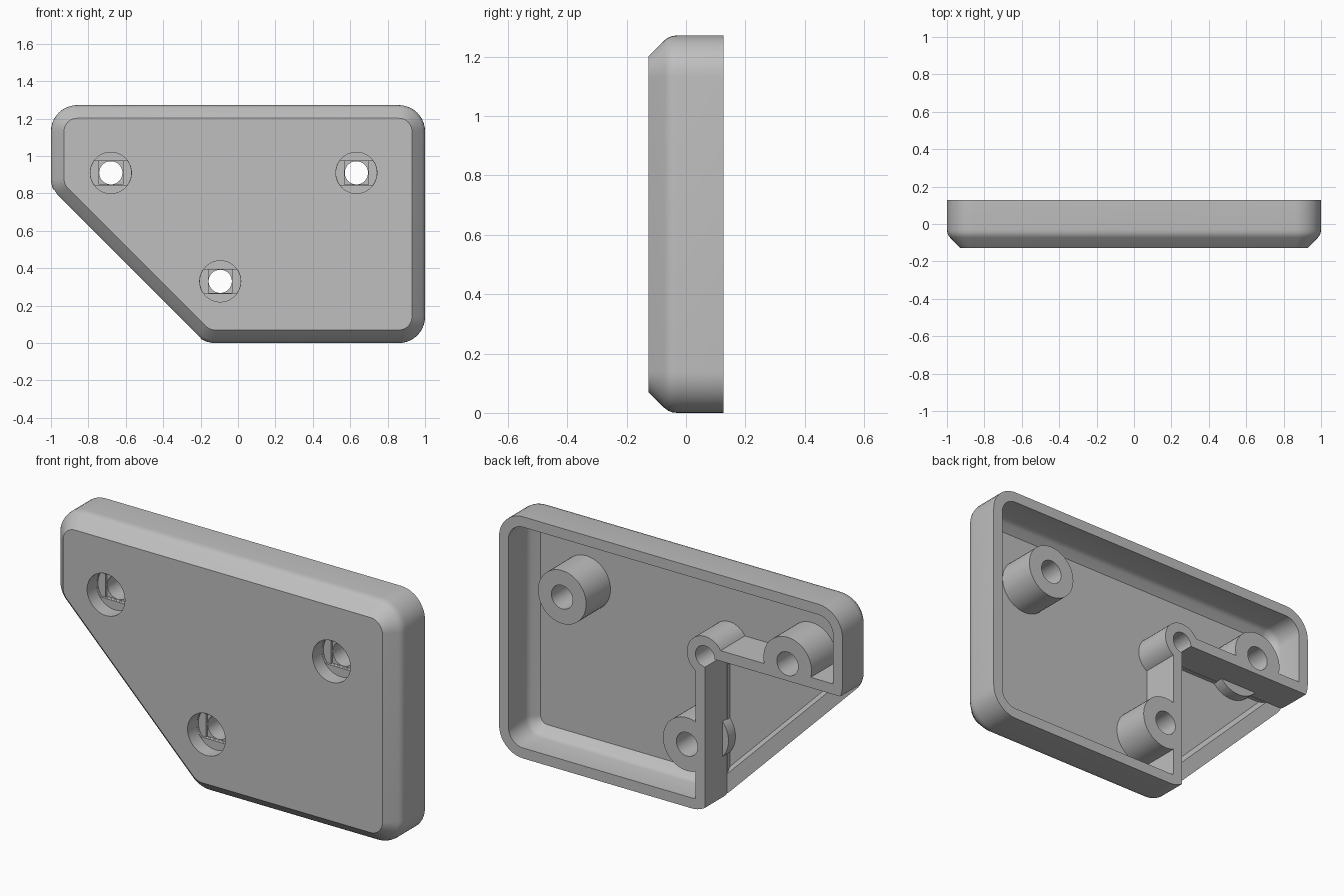
import bpy, bmesh, math
from mathutils import Vector, Matrix

cube = bpy.data.objects.get("Cube")
if cube:
    bpy.data.objects.remove(cube, do_unlink=True)

H, BACK, R = 1.272, 0.127, 0.14       # height, half depth, corner radius
WALL, LIP, FLOOR = 0.055, -0.055, -0.076
NX, NZ = -0.2, 0.82                   # inner corner of the rear notch
OUTLINE = [(-0.18, 0), (1, 0), (1, H), (-1, H), (-1, 0.82)]
SCREWS = [(-0.68, 0.91), (0.633, 0.91), (-0.095, 0.33)]


def finish(bm, name):
    bmesh.ops.recalc_face_normals(bm, faces=bm.faces)
    mesh = bpy.data.meshes.new(name)
    bm.to_mesh(mesh)
    bm.free()
    ob = bpy.data.objects.new(name, mesh)
    bpy.context.collection.objects.link(ob)
    return ob


def ring(inset, steps=10):
    """Outline with rounded corners, moved inward by inset."""
    pts, n = [], len(OUTLINE)
    for i in range(n):
        p = Vector(OUTLINE[i])
        a = (p - Vector(OUTLINE[i - 1])).normalized()
        b = (Vector(OUTLINE[(i + 1) % n]) - p).normalized()
        n1, n2 = Vector((a.y, -a.x)), Vector((b.y, -b.x))
        centre = p - (n1 + n2) * R / (1 + n1.dot(n2))
        start, turn = math.atan2(n1.y, n1.x), math.acos(n1.dot(n2))
        for k in range(steps + 1):
            t = start + turn * k / steps
            pts.append(centre + (R - inset) * Vector((math.cos(t), math.sin(t))))
    return pts


def loft(name, profile):
    """Solid through rings given as (y, inset)."""
    bm = bmesh.new()
    rows = [[bm.verts.new((p.x, y, p.y)) for p in ring(d)] for y, d in profile]
    for lo, hi in zip(rows, rows[1:]):
        for i in range(len(lo)):
            bm.faces.new((lo[i - 1], lo[i], hi[i], hi[i - 1]))
    bm.faces.new(rows[0])
    bm.faces.new(rows[-1])
    return finish(bm, name)


def box(name, x0, x1, y0, y1, z0, z1):
    bm = bmesh.new()
    bmesh.ops.create_cube(bm, size=1)
    for v in bm.verts:
        v.co = ((x0 + x1) / 2 + v.co.x * (x1 - x0),
                (y0 + y1) / 2 + v.co.y * (y1 - y0),
                (z0 + z1) / 2 + v.co.z * (z1 - z0))
    return finish(bm, name)


def rod(name, x, z, r, y0, y1):
    bm = bmesh.new()
    place = Matrix.Translation((x, (y0 + y1) / 2, z)) @ Matrix.Rotation(math.pi / 2, 4, 'X')
    bmesh.ops.create_cone(bm, cap_ends=True, segments=48, radius1=r, radius2=r,
                          depth=y1 - y0, matrix=place)
    return finish(bm, name)


def combine(target, tool, operation):
    mod = target.modifiers.new("combine", 'BOOLEAN')
    mod.operation, mod.object, mod.solver = operation, tool, 'EXACT'
    bpy.context.view_layer.update()
    with bpy.context.temp_override(object=target, active_object=target):
        bpy.ops.object.modifier_apply(modifier=mod.name)
    bpy.data.objects.remove(tool, do_unlink=True)


# Outer body with chamfered front edge
cover = loft("cover", [(-BACK, 0.07), (-0.072, 0.016), (-0.06, 0.007),
                       (-0.046, 0.002), (-0.03, 0), (BACK, 0)])

# Hollow interior, leaving the notch walls, relief post and screw bosses standing
cavity = loft("cavity", [(FLOOR, 0.1), (-0.045, 0.069), (-0.033, 0.06),
                         (-0.015, WALL), (0.25, WALL)])
combine(cavity, box("upright_wall", NX - 0.002, NX + WALL, -0.3, 0.4, -0.2, NZ + 0.03), 'DIFFERENCE')
combine(cavity, box("level_wall", -1.3, NX + 0.03, -0.31, 0.41, NZ - 0.002, NZ + WALL), 'DIFFERENCE')
combine(cavity, rod("relief_post", NX, NZ, 0.106, -0.32, 0.42), 'DIFFERENCE')
for x, z in SCREWS:
    combine(cavity, rod("boss", x, z, 0.14, -0.33, 0.43), 'DIFFERENCE')
combine(cover, cavity, 'DIFFERENCE')

# Rear corner notch with round corner relief, keeping the low boss bulges
notch = box("notch", -1.5, NX, LIP, 0.5, -0.5, NZ)
combine(notch, rod("corner_relief", NX, NZ, 0.056, LIP + 0.001, 0.45), 'UNION')
for x, z in SCREWS:
    combine(notch, rod("boss_bulge", x, z, 0.14, -0.3, -0.018), 'DIFFERENCE')
combine(cover, notch, 'DIFFERENCE')

# Screw holes: counterbore, bridging slot, square step and shaft
for x, z in SCREWS:
    combine(cover, rod("counterbore", x, z, 0.11, -0.3, -0.05), 'DIFFERENCE')
    slot = rod("slot", x, z, 0.109, -0.08, -0.038)
    combine(slot, box("slot_band", x - 0.2, x + 0.2, -0.1, 0, z - 0.064, z + 0.064), 'INTERSECT')
    combine(cover, slot, 'DIFFERENCE')
    combine(cover, box("square_step", x - 0.064, x + 0.064, -0.07, -0.028,
                       z - 0.0635, z + 0.0635), 'DIFFERENCE')
    combine(cover, rod("shaft", x, z, 0.062, -0.2, 0.3), 'DIFFERENCE')

# Grey plastic
grey = bpy.data.materials.new("grey_plastic")
grey.use_nodes = True
colour = (0.52, 0.52, 0.52, 1)
grey.diffuse_color = colour
grey.node_tree.nodes["Principled BSDF"].inputs["Base Color"].default_value = colour
cover.data.materials.clear()
cover.data.materials.append(grey)
for face in cover.data.polygons:
    face.material_index = 0

bpy.ops.object.select_all(action='DESELECT')
cover.select_set(True)
bpy.context.view_layer.objects.active = cover
bpy.ops.object.shade_smooth_by_angle(angle=math.radians(25))
